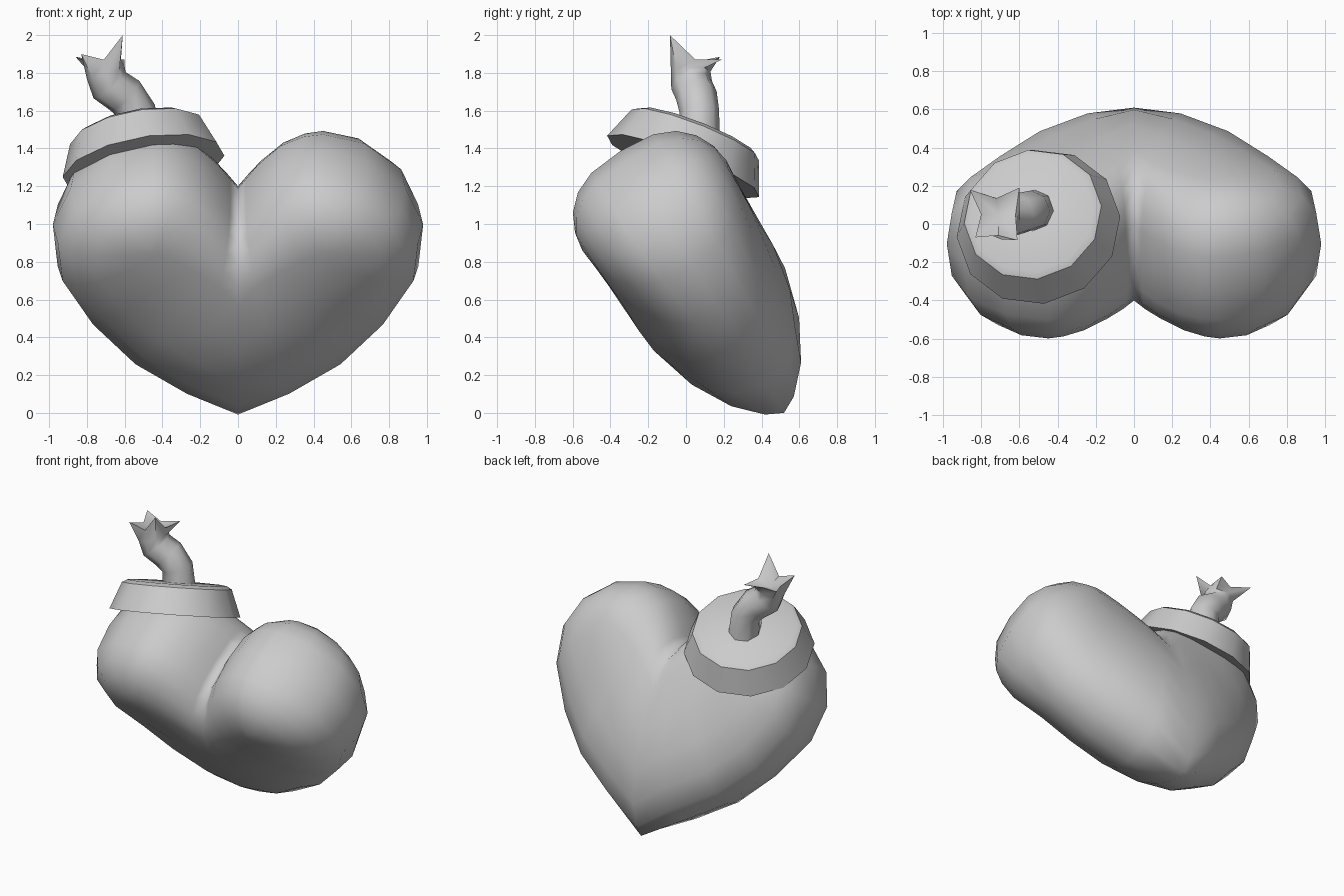
import bpy, bmesh
from math import sin, cos, pi, radians
from mathutils import Vector, Matrix

if "Cube" in bpy.data.objects:
    bpy.data.objects.remove(bpy.data.objects["Cube"])


def finish(name, bm, angle=None):
    bmesh.ops.remove_doubles(bm, verts=bm.verts, dist=0.0005)
    bmesh.ops.recalc_face_normals(bm, faces=bm.faces)
    me = bpy.data.meshes.new(name)
    bm.to_mesh(me)
    bm.free()
    ob = bpy.data.objects.new(name, me)
    bpy.context.collection.objects.link(ob)
    bpy.ops.object.select_all(action='DESELECT')
    ob.select_set(True)
    bpy.context.view_layer.objects.active = ob
    if angle is None:
        bpy.ops.object.shade_smooth()
    else:
        bpy.ops.object.shade_smooth_by_angle(angle=radians(angle))
    return ob


def loft(bm, rings):
    for a, b in zip(rings, rings[1:]):
        n = len(a)
        for i in range(n):
            j = (i + 1) % n
            bm.faces.new((a[i], a[j], b[j], b[i]))


# Heart body: half outline swept as rounded arcs up to a central spine
outline = [(0, -.275), (.28, -.095), (.56, .09), (.79, .34), (.955, .64), (.98, .9),
           (.885, 1.13), (.68, 1.30), (.45, 1.36), (.34, 1.345), (.22, 1.29),
           (.1, 1.17), (.04, 1.085), (0, 1.03)]
half_spine = [0, .2, .45, .7, .9, .97, 1]
spine = half_spine + half_spine[::-1]


def width(u):
    for (x0, u0), (x1, u1) in zip(outline[:5], outline[1:6]):
        if u <= u1:
            return x0 + (x1 - x0) * (u - u0) / (u1 - u0)
    return .98


def lower_depth(x, u):
    s = max(0, min(1, (.7 - u) / .975))
    r = min(1, x / max(width(u), 1e-4))
    return .436 * max(0, 1 - s ** 2.3) ** .7 * max(0, 1 - r * r) ** .43


tilt = Matrix.Rotation(radians(32), 4, 'X')
bm = bmesh.new()
cols = []
for i, ((x, u), t) in enumerate(zip(outline, spine)):
    cx, cu, h = .46 * t, .66 + .36 * t ** .7, .425 + .025 * t
    col = []
    for k in range(-5, 6):
        f = k * pi / 10
        c = 0 if abs(k) == 5 else cos(f)
        px, pu = cx + (x - cx) * c, cu + (u - cu) * c
        v = h * abs(sin(f)) ** .72
        # the lower half follows rounded cross-sections instead
        w = max(0, min(1, (.8 - pu) / .4))
        w = w * w * (3 - 2 * w) if abs(k) < 5 and k else 0
        v = v * (1 - w) + lower_depth(px, pu) * w
        v *= 1 if k > 0 else -1
        col.append(bm.verts.new(tilt @ Vector((px, .44 + v, pu))))
    cols.append(col)
for a, b in zip(cols, cols[1:]):
    for k in range(10):
        bm.faces.new((a[k], a[k + 1], b[k + 1], b[k]))
# mirror the half and weld it along the centre
geo = bmesh.ops.duplicate(bm, geom=bm.verts[:] + bm.edges[:] + bm.faces[:])['geom']
for v in geo:
    if isinstance(v, bmesh.types.BMVert):
        v.co.x *= -1
finish("heart_body", bm)

# Tilted twelve-sided collar with a chamfered top
axis = Vector((-.165, .358, .917)).normalized()
place = Matrix.Translation((-.5, -.015, 1.305)) @ \
    Vector((0, 0, 1)).rotation_difference(axis).to_matrix().to_4x4()
bm = bmesh.new()
rings = [[bm.verts.new(place @ Vector((r * cos(i * pi / 6 + .1), r * sin(i * pi / 6 + .1), z)))
          for i in range(12)] for r, z in ((.435, 0), (.365, .18), (.33, .2))]
loft(bm, rings)
bm.faces.new(rings[0])
bm.faces.new(rings[-1])
finish("collar", bm, 32)

# Bent fuse ending in an open four-pointed spark
path = [Vector(p) for p in ((-.52, .07, 1.42), (-.54, .07, 1.6), (-.60, .055, 1.68),
                            (-.68, .03, 1.735), (-.70, .025, 1.80))]
radii = [.11, .105, .11, .11, .105]
bm = bmesh.new()
rings = []
for i, p in enumerate(path):
    d = path[min(i + 1, len(path) - 1)] - path[max(i - 1, 0)]
    q = Vector((0, 0, 1)).rotation_difference(d)
    rings.append([bm.verts.new(p + q @ Vector((radii[i] * cos(k * pi / 4),
                                               radii[i] * sin(k * pi / 4), 0))) for k in range(8)])
crown = [(-.62, .05, 1.87), (-.60, .19, 1.87), (-.72, .135, 1.86), (-.86, .18, 1.885),
         (-.80, .05, 1.86), (-.83, -.07, 1.9), (-.71, -.06, 1.87), (-.61, -.085, 2.0)]
rings.append([bm.verts.new(p) for p in crown])
loft(bm, rings)
bm.faces.new(rings[0])
mid = bm.verts.new((-.71, .05, 1.83))
top = rings[-1]
for i in range(8):
    bm.faces.new((top[i], top[(i + 1) % 8], mid))
finish("fuse", bm, 50)
